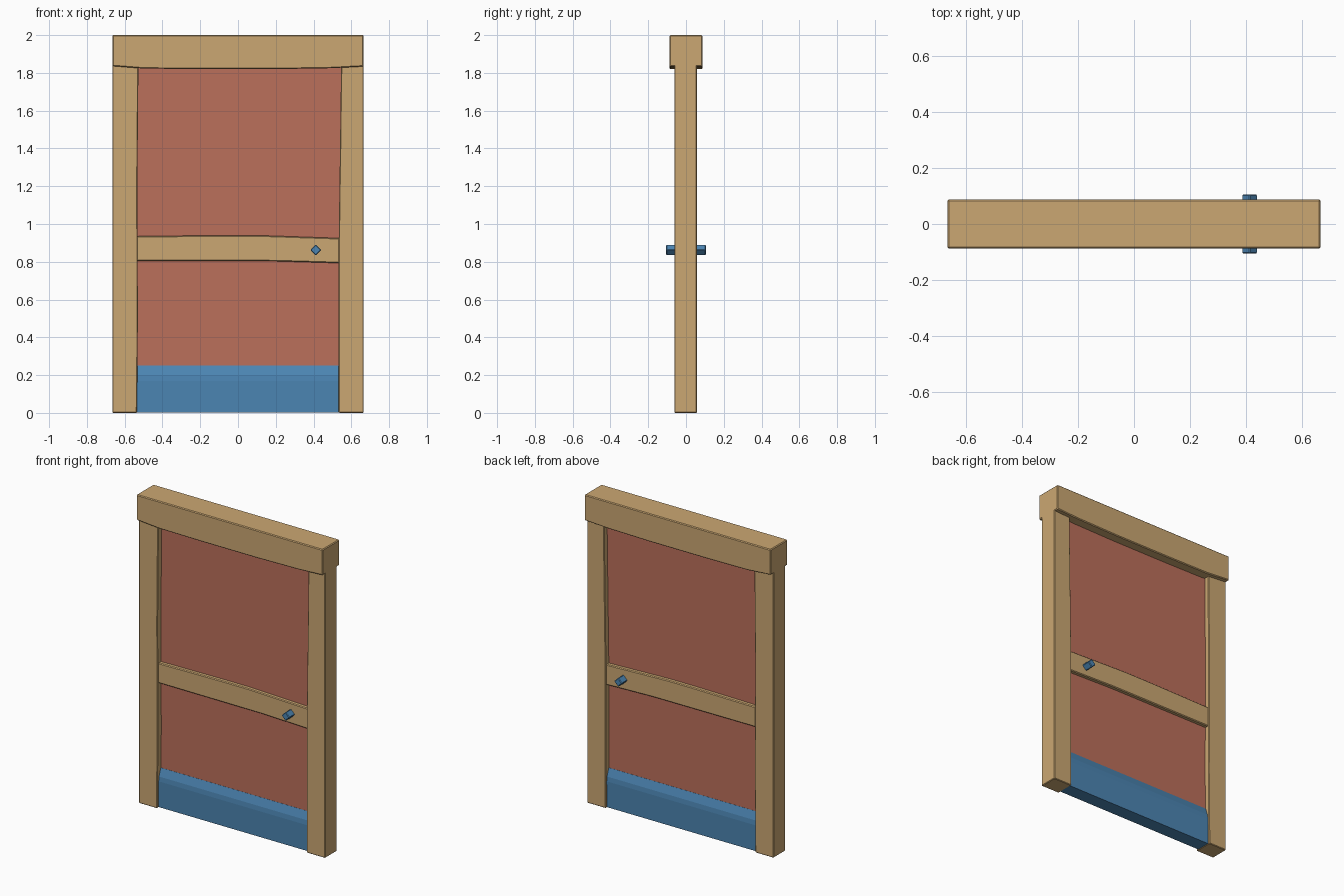
import bpy, bmesh
from math import radians

cube = bpy.data.objects.get("Cube")
if cube:
    bpy.data.objects.remove(cube, do_unlink=True)


def material(name, rgb):
    m = bpy.data.materials.new(name)
    m.use_nodes = True
    col = (*rgb, 1)
    m.diffuse_color = col
    bsdf = m.node_tree.nodes["Principled BSDF"]
    bsdf.inputs["Base Color"].default_value = col
    bsdf.inputs["Roughness"].default_value = 0.8
    return m


wood = material("tan wood", (0.60, 0.39, 0.17))
red = material("red panel", (0.50, 0.16, 0.105))
blue = material("blue metal", (0.072, 0.235, 0.45))


def prism(name, outline, half, mat, axis="y", centre=0.0, bevel=0.0):
    """Extrude an outline: (x, z) along y, or (y, z) along x."""
    def place(p, d):
        return (p[0], centre + d, p[1]) if axis == "y" else (centre + d, p[0], p[1])
    bm = bmesh.new()
    a = [bm.verts.new(place(p, -half)) for p in outline]
    b = [bm.verts.new(place(p, half)) for p in outline]
    bm.faces.new(a)
    bm.faces.new(b)
    for i in range(len(a)):
        j = (i + 1) % len(a)
        bm.faces.new((a[i], a[j], b[j], b[i]))
    bmesh.ops.recalc_face_normals(bm, faces=bm.faces)
    mesh = bpy.data.meshes.new(name)
    bm.to_mesh(mesh)
    bm.free()
    mesh.materials.append(mat)
    obj = bpy.data.objects.new(name, mesh)
    bpy.context.collection.objects.link(obj)
    if bevel:
        mod = obj.modifiers.new("Worn edges", "BEVEL")
        mod.width = bevel
        mod.segments = 1
        mod.limit_method = "ANGLE"
        mod.angle_limit = radians(40)
    return obj


# Upright posts with slightly uneven inner edges
prism("right_post", [(-0.665, 0), (-0.535, 0), (-0.53, 0.5), (-0.533, 1.2),
                     (-0.527, 1.85), (-0.665, 1.85)], 0.06, wood, centre=-0.002, bevel=0.004)
prism("left_post", [(0.665, 0), (0.533, 0), (0.533, 0.9), (0.54, 1.4),
                    (0.546, 1.85), (0.665, 1.85)], 0.06, wood, centre=-0.002, bevel=0.004)

# Thick lintel with a gently sagging lower edge
prism("lintel", [(-0.665, 2), (-0.665, 1.836), (-0.5, 1.823), (-0.2, 1.82), (0.2, 1.82),
                 (0.5, 1.825), (0.665, 1.834), (0.665, 2)], 0.087, wood, bevel=0.005)

# Middle rail
prism("middle_rail", [(-0.54, 0.805), (0.2, 0.803), (0.54, 0.793), (0.54, 0.925),
                      (0.1, 0.94), (-0.1, 0.94), (-0.54, 0.935)], 0.05, wood, bevel=0.005)

# Thin infill panel
prism("door_panel", [(-0.58, 0.05), (0.58, 0.05), (0.58, 1.88), (-0.58, 1.88)], 0.025, red)

# Kick plate wrapped around the foot of the panel, with sloped top shoulders
half_profile = [(0.045, 0.003), (0.047, 0.17), (0.044, 0.2), (0.026, 0.25)]
profile = half_profile + [(-y, z) for y, z in reversed(half_profile)]
prism("kick_plate", profile, 0.54, blue, axis="x")

# Diamond knob passing through the rail
prism("door_knob", [(0.383, 0.862), (0.412, 0.833), (0.441, 0.862), (0.412, 0.891)],
      0.105, blue, bevel=0.004)
